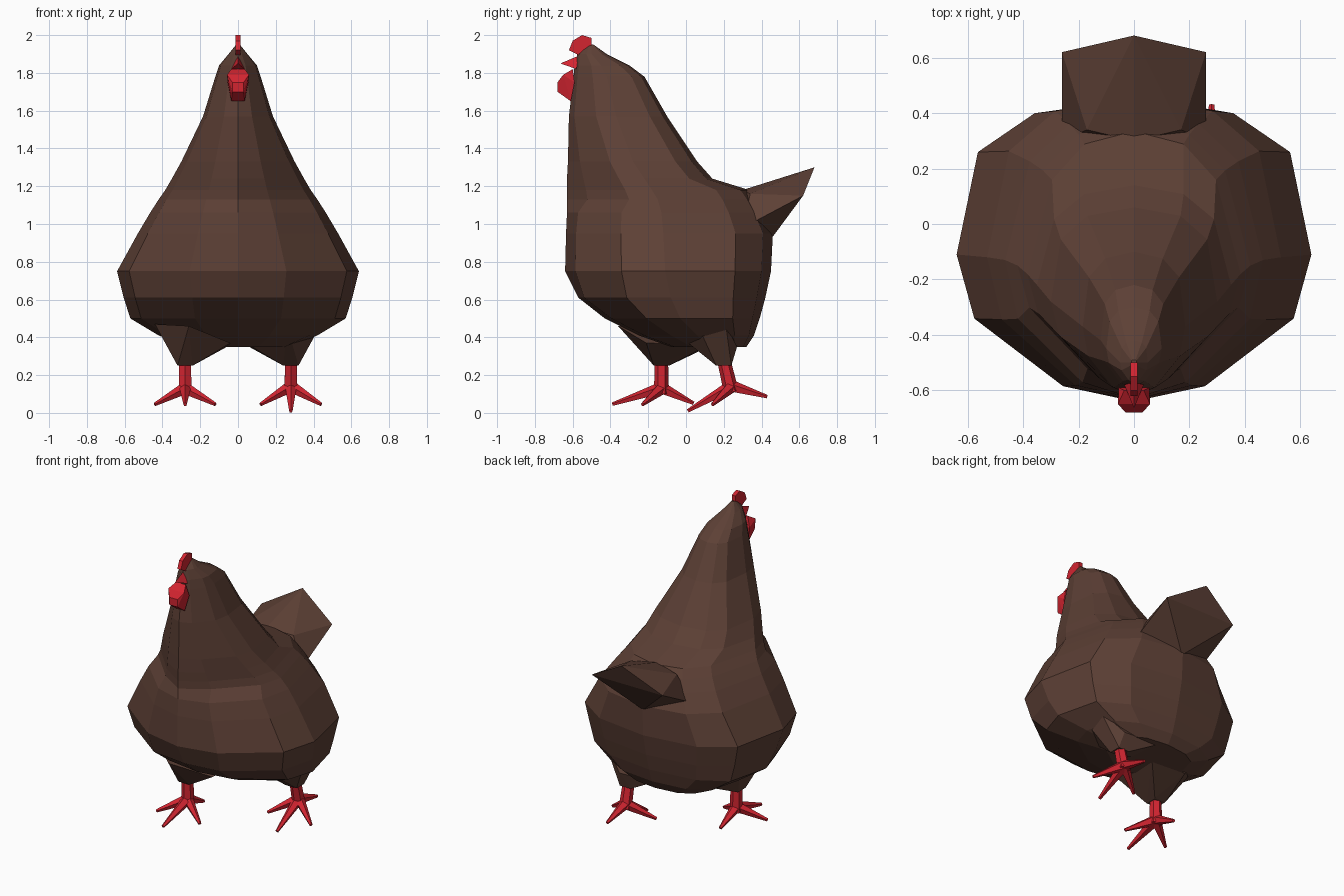
import bpy
import bmesh
from mathutils import Vector

cube = bpy.data.objects.get("Cube")
if cube:
    bpy.data.objects.remove(cube, do_unlink=True)


def make_material(name, colour):
    mat = bpy.data.materials.new(name)
    mat.use_nodes = True
    mat.diffuse_color = colour
    mat.node_tree.nodes["Principled BSDF"].inputs["Base Color"].default_value = colour
    return mat


brown = make_material("feather brown", (0.109, 0.051, 0.036, 1))
red = make_material("skin red", (0.65, 0.018, 0.03, 1))


def finish(name, bm, mat):
    """Turn a bmesh into a flat-shaded object."""
    bmesh.ops.recalc_face_normals(bm, faces=bm.faces)
    mesh = bpy.data.meshes.new(name)
    bm.to_mesh(mesh)
    bm.free()
    mesh.materials.append(mat)
    obj = bpy.data.objects.new(name, mesh)
    bpy.context.collection.objects.link(obj)
    return obj


def skin(name, rings, mat):
    """Bridge a stack of equal rings and cap both ends."""
    bm = bmesh.new()
    loops = [[bm.verts.new(p) for p in ring] for ring in rings]
    n = len(loops[0])
    for a, b in zip(loops, loops[1:]):
        for i in range(n):
            j = (i + 1) % n
            bm.faces.new((a[i], a[j], b[j], b[i]))
    bm.faces.new(loops[0])
    bm.faces.new(loops[-1])
    return finish(name, bm, mat)


def hull(name, points, mat, mirror=True):
    """Convex solid around points, mirrored across x if wanted."""
    pts = set(points)
    if mirror:
        pts |= {(-x, y, z) for x, y, z in points}
    bm = bmesh.new()
    verts = [bm.verts.new(p) for p in pts]
    result = bmesh.ops.convex_hull(bm, input=verts)
    loose = [v for v in result["geom_interior"] if isinstance(v, bmesh.types.BMVert)]
    bmesh.ops.delete(bm, geom=loose, context="VERTS")
    return finish(name, bm, mat)


def limb(name, start, end, r_start, r_end, sides=5):
    """Tapered bar between two points."""
    start, end = Vector(start), Vector(end)
    axis = end - start
    turn = axis.to_track_quat("Z", "Y").to_matrix().to_4x4()
    turn.translation = (start + end) / 2
    bm = bmesh.new()
    bmesh.ops.create_cone(bm, cap_ends=True, segments=sides, radius1=r_start,
                          radius2=r_end, depth=axis.length, matrix=turn)
    return finish(name, bm, red)


def body_ring(z, front, back, width, widest, blunt, rump):
    """Horizontal section: blunt rounds the breast, rump rounds the back (0 to 1)."""
    def ahead(keen, full):
        return front + (widest - front) * (keen + (full - keen) * blunt)

    def behind(t):
        return widest + (back - widest) * t

    half = [(0.4, ahead(0.36, 0.09)), (0.9, ahead(0.82, 0.55)), (1, widest),
            (0.74 + 0.14 * rump, behind(0.66)), (0.44 + 0.12 * rump, behind(0.91))]
    right = [(f * width, y, z) for f, y in half]
    left = [(-x, y, h) for x, y, h in reversed(right)]
    return [(0, front, z)] + right + [(0, back, z)] + left


# Body, neck and head: z, front, back, half width, widest y, breast, rump
sections = [
    (0.35, -0.08, 0.32, 0.27, 0.12, 1, 1),
    (0.41, -0.25, 0.36, 0.42, 0.06, 1, 1),
    (0.5, -0.43, 0.39, 0.57, -0.03, 1, 1),
    (0.61, -0.57, 0.42, 0.605, -0.08, 1.1, 1),
    (0.75, -0.64, 0.45, 0.64, -0.11, 0.95, 1),
    (0.95, -0.635, 0.46, 0.53, -0.12, 0.95, 0.8),
    (1.06, -0.63, 0.41, 0.465, -0.13, 0.9, 0.5),
    (1.13, -0.63, 0.37, 0.42, -0.15, 0.5, 0.3),
    (1.18, -0.63, 0.335, 0.385, -0.18, 0.5, 0.2),
    (1.24, -0.63, 0.14, 0.35, -0.22, 0.55, 0.6),
    (1.33, -0.625, 0.06, 0.3, -0.28, 0.65, 1),
    (1.57, -0.62, -0.1, 0.185, -0.37, 0.9, 1),
    (1.78, -0.595, -0.22, 0.12, -0.42, 0.9, 1),
    (1.84, -0.59, -0.3, 0.1, -0.45, 0.7, 1),
    (1.9, -0.575, -0.42, 0.05, -0.5, 0.7, 1),
    (1.95, -0.52, -0.49, 0.01, -0.5, 1, 1),
]
skin("body", [body_ring(*s) for s in sections], brown)

# Tail: roof-shaped fan
hull("tail", [(0, 0.3, 1.18), (0, 0.68, 1.3), (0.26, 0.62, 1.15),
              (0.17, 0.34, 1.16), (0.26, 0.3, 0.98), (0, 0.45, 0.92)], brown)

# Comb, beak and wattle
comb_outline = [(-0.62, 1.92), (-0.6, 1.97), (-0.55, 2.0),
                (-0.5, 1.985), (-0.5, 1.94), (-0.56, 1.89)]
hull("comb", [(0.013, y, z) for y, z in comb_outline], red)
hull("beak", [(0, -0.665, 1.85), (0.035, -0.58, 1.82), (0, -0.57, 1.89)], red)
hull("wattle", [(0.035, -0.6, 1.82), (0.058, -0.65, 1.79), (0.03, -0.68, 1.75),
                (0.03, -0.68, 1.7), (0.035, -0.61, 1.65), (0.055, -0.59, 1.75)], red)


def leg(side, thigh_y, knee_y, ankle, front_tip, back_tip, name):
    """Feathered thigh, bare shank and four toes."""
    x = side * 0.28
    low, high = thigh_y
    knee = [(x + dx, knee_y + dy, 0.25) for dx in (-0.04, 0.04) for dy in (-0.04, 0.04)]
    hull(name + "_thigh", [
        (side * 0.26, low, 0.46), (side * 0.44, low + 0.16, 0.47),
        (side * 0.44, high - 0.06, 0.47), (side * 0.3, high, 0.35),
        (side * 0.04, low + 0.15, 0.37), (side * 0.04, high, 0.36),
    ] + knee, brown, mirror=False)
    ankle_y, ankle_z = ankle
    foot = (x, ankle_y, ankle_z)
    limb(name + "_shank", (x, knee_y, 0.28), (x, ankle_y, ankle_z - 0.03), 0.035, 0.04, 6)
    tips = {"front": (x, *front_tip), "back": (x, *back_tip)}
    for label, dx in (("inner", -0.16 * side), ("outer", 0.16 * side)):
        tips[label] = (x + dx, ankle_y - 0.1, 0.045)
    for label, tip in tips.items():
        limb(name + "_" + label + "_toe", foot, tip, 0.034, 0.01)


leg(-1, (-0.36, 0.12), -0.13, (-0.13, 0.13), (-0.39, 0.045), (0.04, 0.05), "right")
leg(1, (-0.1, 0.27), 0.2, (0.24, 0.14), (0.01, 0.01), (0.43, 0.085), "left")
